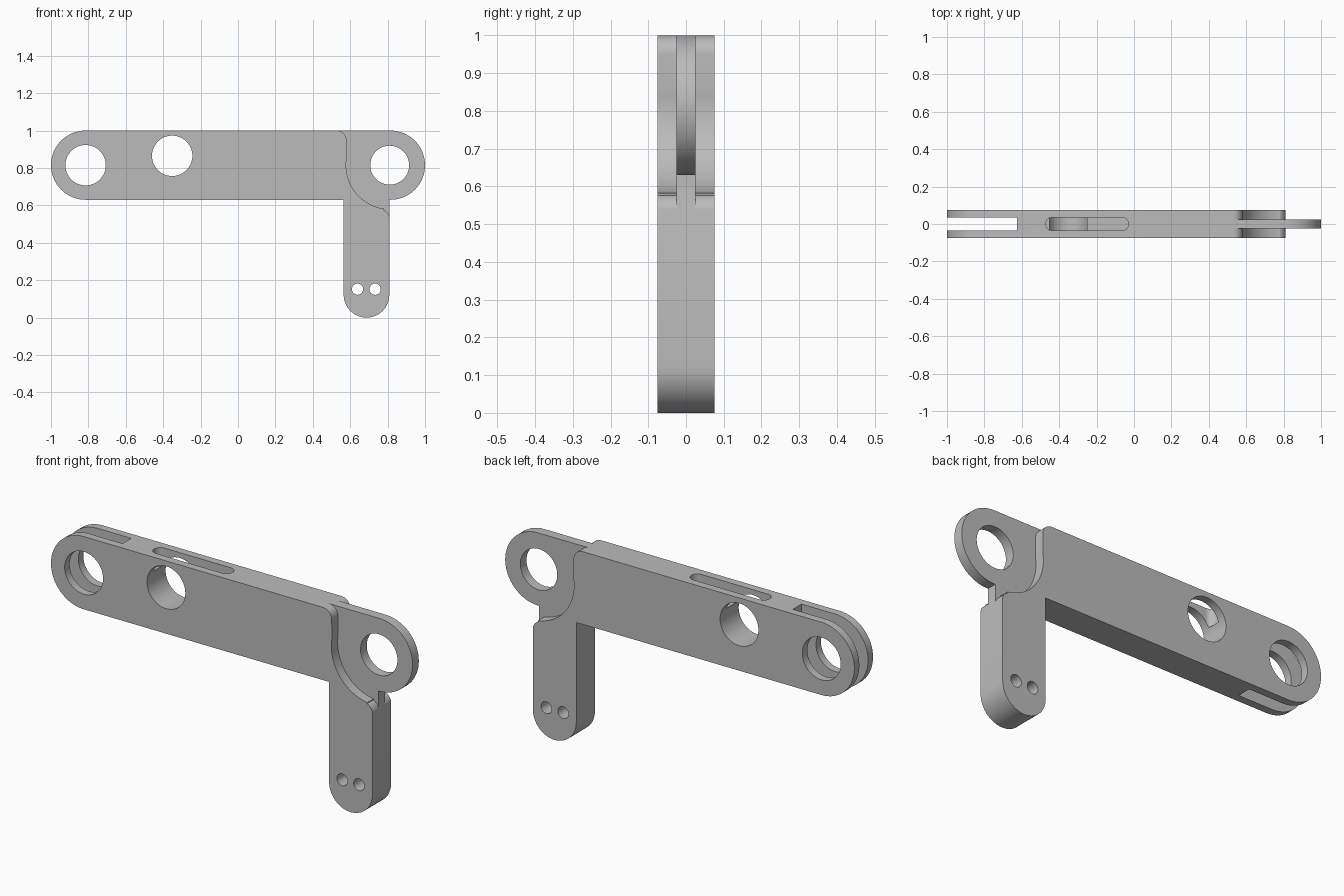
import bpy, bmesh
from math import sin, cos, radians

cube = bpy.data.objects.get("Cube")
if cube:
    bpy.data.objects.remove(cube, do_unlink=True)

HALF = 0.075       # half thickness of the bar
TONGUE = 0.025     # half thickness of the thin eye
SLOT = 0.035       # half width of the milled slots
R = 0.185          # radius of the bar ends
MID = 0.815        # height of the bar's axis

grey = bpy.data.materials.new("plain_grey")
grey.use_nodes = True
colour = (0.5, 0.5, 0.5, 1)
grey.diffuse_color = colour
grey.node_tree.nodes["Principled BSDF"].inputs["Base Color"].default_value = colour


def arc(cx, cz, r, start, end, steps=32):
    angles = [radians(start + (end - start) * i / steps) for i in range(steps + 1)]
    return [(cx + r * cos(a), cz + r * sin(a)) for a in angles]


def circle(cx, cz, r):
    return arc(cx, cz, r, 0, 360, 64)[:-1]


def extrude(name, outline, low, high, axis="y"):
    """Extrude a 2D outline along y (outline in x, z) or z (outline in x, y)."""
    bm = bmesh.new()
    place = (lambda u, v, d: (u, d, v)) if axis == "y" else (lambda u, v, d: (u, v, d))
    face = bm.faces.new([bm.verts.new(place(u, v, low)) for u, v in outline])
    made = bmesh.ops.extrude_face_region(bm, geom=[face])
    shift = place(0, 0, high - low)
    bmesh.ops.translate(bm, vec=shift, verts=[v for v in made["geom"]
                                              if isinstance(v, bmesh.types.BMVert)])
    bmesh.ops.recalc_face_normals(bm, faces=bm.faces)
    mesh = bpy.data.meshes.new(name)
    bm.to_mesh(mesh)
    bm.free()
    mesh.materials.append(grey)
    obj = bpy.data.objects.new(name, mesh)
    bpy.context.collection.objects.link(obj)
    return obj


# Whole silhouette: bar, hanging leg and eye end
outline = (arc(-MID, MID, R, 90, 270)
           + [(0.565, MID - R)]
           + arc(0.687, 0.122, 0.122, 180, 360)
           + [(0.809, MID - R)]
           + arc(MID, MID, R, -90, 90))
lever = extrude("lever_arm", outline, -HALF, HALF)

# Relief beside the eye: rounded shoulder, concentric sweep, rounded leg corner
relief = (arc(0.53, 0.95, 0.05, 90, 0, 12)
          + arc(0.813, MID, 0.235, 172, 262, 40)
          + arc(0.76, 0.53, 0.05, 68, 0, 12)
          + [(1.1, 0.53), (1.1, 1.1), (0.53, 1.1)])

# Blind slot in the top edge, round at both ends
top_slot = (arc(-0.437, 0, SLOT, 90, 270, 24) + arc(-0.065, 0, SLOT, -90, 90, 24))
fork = [(-1.1, -SLOT), (-0.625, -SLOT), (-0.625, SLOT), (-1.1, SLOT)]

cutters = [
    extrude("fork_slot_cutter", fork, 0.5, 1.1, "z"),
    extrude("top_slot_cutter", top_slot, 0.905, 1.1, "z"),
    extrude("front_relief_cutter", relief, -0.2, -TONGUE),
    extrude("back_relief_cutter", relief, TONGUE, 0.2),
]
holes = {
    "fork_hole": (-MID, MID, 0.108),
    "bar_hole": (-0.352, 0.865, 0.108),
    "eye_hole": (0.811, MID, 0.104),
    "leg_hole_right": (0.639, 0.152, 0.03),
    "leg_hole_left": (0.733, 0.152, 0.03),
}
for name, hole in holes.items():
    cutters.append(extrude(name + "_cutter", circle(*hole), -0.2, 0.2))

# Cut everything out, then drop the cutters
bpy.ops.object.select_all(action="DESELECT")
bpy.context.view_layer.objects.active = lever
lever.select_set(True)
for cutter in cutters:
    cutter.hide_render = True
    mod = lever.modifiers.new(cutter.name, "BOOLEAN")
    mod.operation = "DIFFERENCE"
    mod.solver = "EXACT"
    mod.object = cutter
    bpy.ops.object.modifier_apply(modifier=mod.name)
for cutter in cutters:
    bpy.data.objects.remove(cutter, do_unlink=True)

bpy.ops.object.shade_smooth_by_angle(angle=radians(25))
